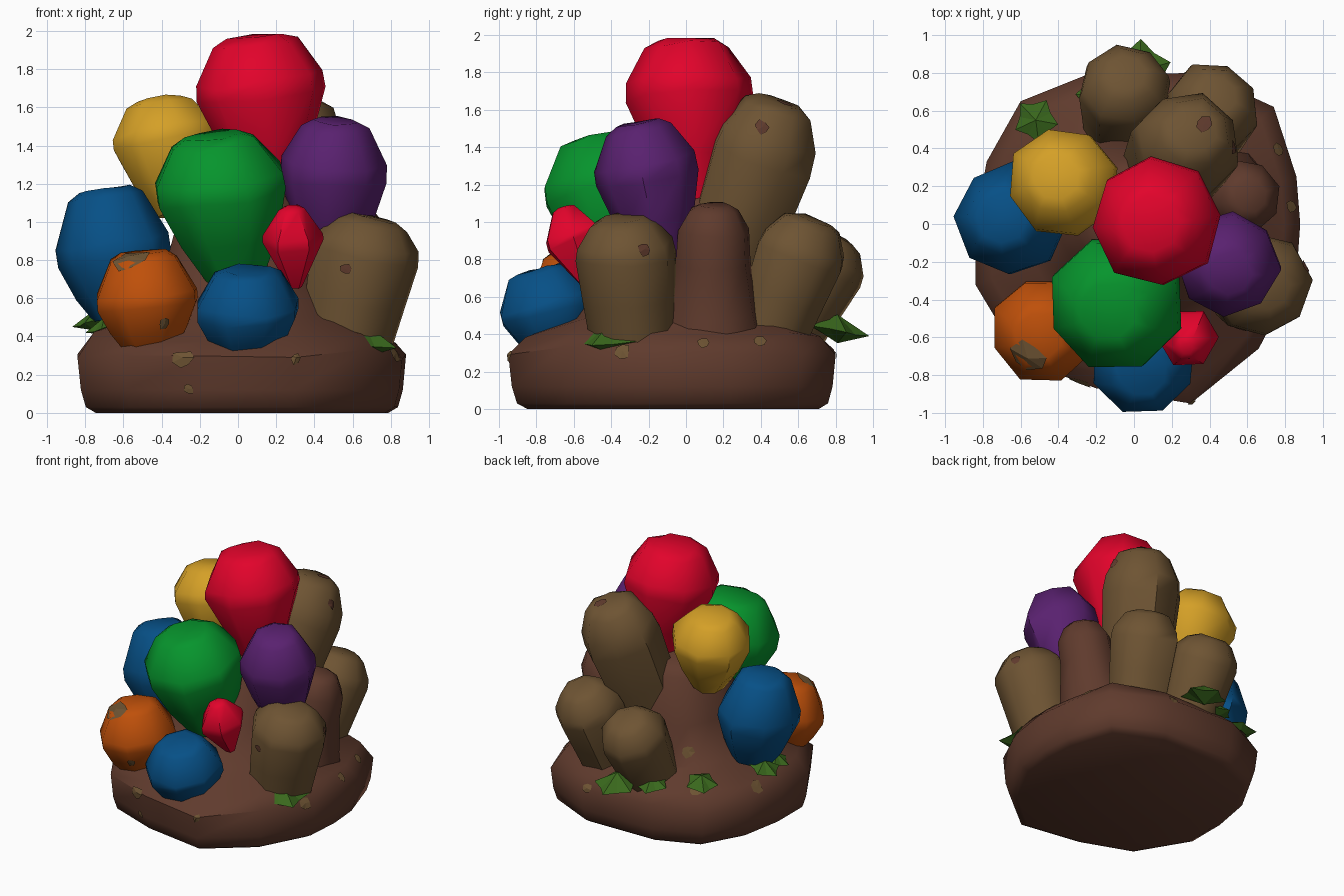
import bpy, bmesh, math, random
from mathutils import Vector
from mathutils.bvhtree import BVHTree

if "Cube" in bpy.data.objects:
    bpy.data.objects.remove(bpy.data.objects["Cube"])

random.seed(4)


def colour(name, r, g, b):
    m = bpy.data.materials.new(name)
    m.diffuse_color = (r, g, b, 1)
    m.use_nodes = True
    m.node_tree.nodes["Principled BSDF"].inputs["Base Color"].default_value = m.diffuse_color
    return m


RED = colour("red", .76, .001, .024)
GREEN = colour("green", .002, .30, .026)
YELLOW = colour("yellow", .66, .35, .02)
BLUE = colour("blue", .002, .08, .24)
ORANGE = colour("orange", .52, .08, .003)
PURPLE = colour("purple", .10, .015, .16)
SOIL = colour("soil brown", .115, .043, .026)
STONE = colour("stone brown", .155, .088, .033)
LEAF = colour("leaf green", .042, .14, .012)
trees = {}


def finish(name, bm, mat, smooth=True):
    bmesh.ops.recalc_face_normals(bm, faces=bm.faces[:])
    trees[name] = BVHTree.FromBMesh(bm)
    me = bpy.data.meshes.new(name)
    bm.to_mesh(me)
    bm.free()
    me.materials.append(mat)
    ob = bpy.data.objects.new(name, me)
    bpy.context.collection.objects.link(ob)
    if smooth:
        bpy.ops.object.select_all(action='DESELECT')
        ob.select_set(True)
        bpy.context.view_layer.objects.active = ob
        bpy.ops.object.shade_smooth_by_angle(angle=math.radians(50))
    return ob


def loft(bm, rings):
    """Skin a list of point rings and cap both ends."""
    vs = [[bm.verts.new(p) for p in ring] for ring in rings]
    n = len(vs[0])
    for lo, hi in zip(vs, vs[1:]):
        for i in range(n):
            j = (i + 1) % n
            bm.faces.new((lo[i], lo[j], hi[j], hi[i]))
    bm.faces.new(vs[0][::-1])
    bm.faces.new(vs[-1])


# Profiles: (fraction along axis, fraction of radius)
BULB = [(0, .34), (.32, .64), (.66, 1), (.75, .98), (.96, .66), (1, .44)]
PLUMP = [(0, .40), (.30, .76), (.60, 1), (.72, .99), (.95, .64), (1, .42)]
BALL = [(0, .54), (.20, .78), (.46, 1), (.58, 1), (.94, .66), (1, .45)]
SHARD = [(0, .22), (.56, 1), (.66, .98), (.97, .42), (1, .2)]
PILLAR = [(0, .82), (.40, .92), (.72, 1), (.82, .95), (.96, .66), (1, .42)]
FLARED = [(0, 1.6), (.30, 1.25), (.62, 1), (.83, .95), (.96, .66), (1, .42)]


def knob(name, a, b, radius, profile, mat, sides=8):
    a, b = Vector(a), Vector(b)
    q = (b - a).to_track_quat('Z', 'Y')
    turn = random.uniform(0, .5)
    wob = [random.uniform(.98, 1.05) for _ in range(sides)]
    rings = []
    for t, r in profile:
        rings.append([])
        for i in range(sides):
            w = turn + math.tau * i / sides
            off = Vector((math.cos(w), math.sin(w), random.uniform(-.05, .05))) * radius * r * wob[i]
            p = a.lerp(b, t) + q @ off
            rings[-1].append(p)
    bm = bmesh.new()
    loft(bm, rings)
    finish(name, bm, mat)


# Base mound: irregular outline shrinking into a central core
OUTLINE = [(.88, .0), (.86, .25), (.74, .62), (.35, .80), (-.25, .79), (-.60, .65),
           (-.78, .33), (-.84, .0), (-.84, -.32), (-.60, -.72), (-.2, -.87),
           (.30, -.95), (.66, -.66), (.86, -.28)]
LEVELS = [(0, .89), (.03, .95), (.12, .98), (.30, 1), (.40, .90),
          (.49, .64), (.78, .47), (1.10, .37), (1.18, .26)]
rings = []
for z, s in LEVELS:
    k = .03 if .2 < z < 1 else 0
    rings.append([(.03 + (x - .03) * s, -.02 + (y + .02) * s + (z > .6) * .06,
                   z + random.uniform(-k, k)) for x, y in OUTLINE])
bm = bmesh.new()
loft(bm, rings)
finish("mound", bm, SOIL)

# Coloured bulbs
knob("top_red_bulb", (.19, .05, 1.06), (.09, .0, 1.97), .345, BULB, RED)
knob("green_bulb", (-.01, -.33, .68), (-.14, -.46, 1.455), .355, PLUMP, GREEN)
knob("yellow_bulb", (-.31, .17, 1.04), (-.41, .25, 1.64), .29, PLUMP, YELLOW)
knob("purple_bulb", (.48, -.12, .78), (.51, -.26, 1.53), .27, PLUMP, PURPLE)
knob("left_blue_bulb", (-.59, .02, .50), (-.695, .03, 1.17), .295, BALL, BLUE)
knob("orange_bulb", (-.46, -.53, .34), (-.50, -.59, .84), .275, BALL, ORANGE)
knob("front_blue_bulb", (.05, -.68, .31), (.05, -.79, .75), .275, BALL, BLUE)
knob("small_red_bulb", (.30, -.52, .66), (.28, -.66, 1.08), .16, SHARD, RED, 6)

# Rough stone pillars
knob("front_right_pillar", (.55, -.28, .30), (.71, -.34, 1.02), .275, PILLAR, STONE)
knob("tall_back_pillar", (.13, .14, .60), (.32, .50, 1.645), .285, PILLAR, STONE)
knob("back_left_pillar", (-.06, .48, .33), (-.04, .80, .93), .245, PILLAR, STONE)
knob("back_right_pillar", (.34, .42, .33), (.44, .68, 1.01), .25, PILLAR, STONE)
knob("side_pillar", (.44, .14, .28), (.62, .15, 1.09), .20, FLARED, SOIL)


# Leaf tufts: jagged shallow stars tucked against the pillars
def tuft(name, x, y, z, size, points=5):
    bm = bmesh.new()
    out = Vector((x, y, 0)).normalized()
    ring, n = [], points * 2
    turn = math.atan2(y, x)
    for i in range(n):
        w = turn + math.tau * i / n
        r = size * (1 if i % 2 == 0 else .72)
        d = Vector((math.cos(w), math.sin(w), 0))
        ring.append(bm.verts.new(Vector((x, y, z)) + d * r - Vector((0, 0, d.dot(out) * .03))))
    top = bm.verts.new((x, y, z + size * .5))
    low = bm.verts.new((x, y, z - size * .4))
    for i in range(n):
        j = (i + 1) % n
        bm.faces.new((ring[i], ring[j], top))
        bm.faces.new((ring[j], ring[i], low))
    finish(name, bm, LEAF, smooth=False)


for i, t in enumerate([(-.52, .55, .47, .12), (-.75, .10, .48, .12), (.66, -.40, .37, .20),
                       (.52, -.50, .38, .12), (.03, .81, .42, .17), (-.18, .68, .43, .13),
                       (-.70, -.12, .45, .10)]):
    tuft("leaf_tuft_%d" % (i + 1), *t)


# Thin blotches pressed onto a surface
def blotch(host, spots, mat):
    bm = bmesh.new()
    for x, y, z, r in spots:
        c, nrm, _, _ = trees[host].find_nearest(Vector((x, y, z)))
        q = nrm.to_track_quat('Z', 'Y')
        vs = []
        for i in range(7):
            w = math.tau * i / 7
            rr = r * random.uniform(.7, 1.15)
            p, n2, _, _ = trees[host].find_nearest(c + q @ Vector((math.cos(w) * rr, math.sin(w) * rr, 0)))
            vs.append(bm.verts.new(p + n2 * .008))
        mid = bm.verts.new(c + nrm * .009)
        for i in range(7):
            bm.faces.new((vs[i], vs[(i + 1) % 7], mid))
    finish(host + "_blotches", bm, mat, smooth=False)


blotch("mound", [(-.33, -.95, .28, .06), (-.28, -.9, .12, .03), (.3, -1, .3, .04), (.85, -.35, .33, .05),
                 (.9, .1, .42, .04), (.8, .4, .4, .04), (-.8, .2, .4, .05), (-.5, .6, .42, .05),
                 (.3, .8, .3, .04), (-.3, .4, .6, .05)], STONE)
blotch("orange_bulb", [(-.55, -.70, .80, .10), (-.32, -.85, .42, .035)], STONE)
blotch("front_right_pillar", [(.95, -.2, .86, .045), (.55, -.6, .75, .03)], SOIL)
blotch("tall_back_pillar", [(.38, .55, 1.7, .05), (.5, .4, 1.5, .04)], SOIL)
